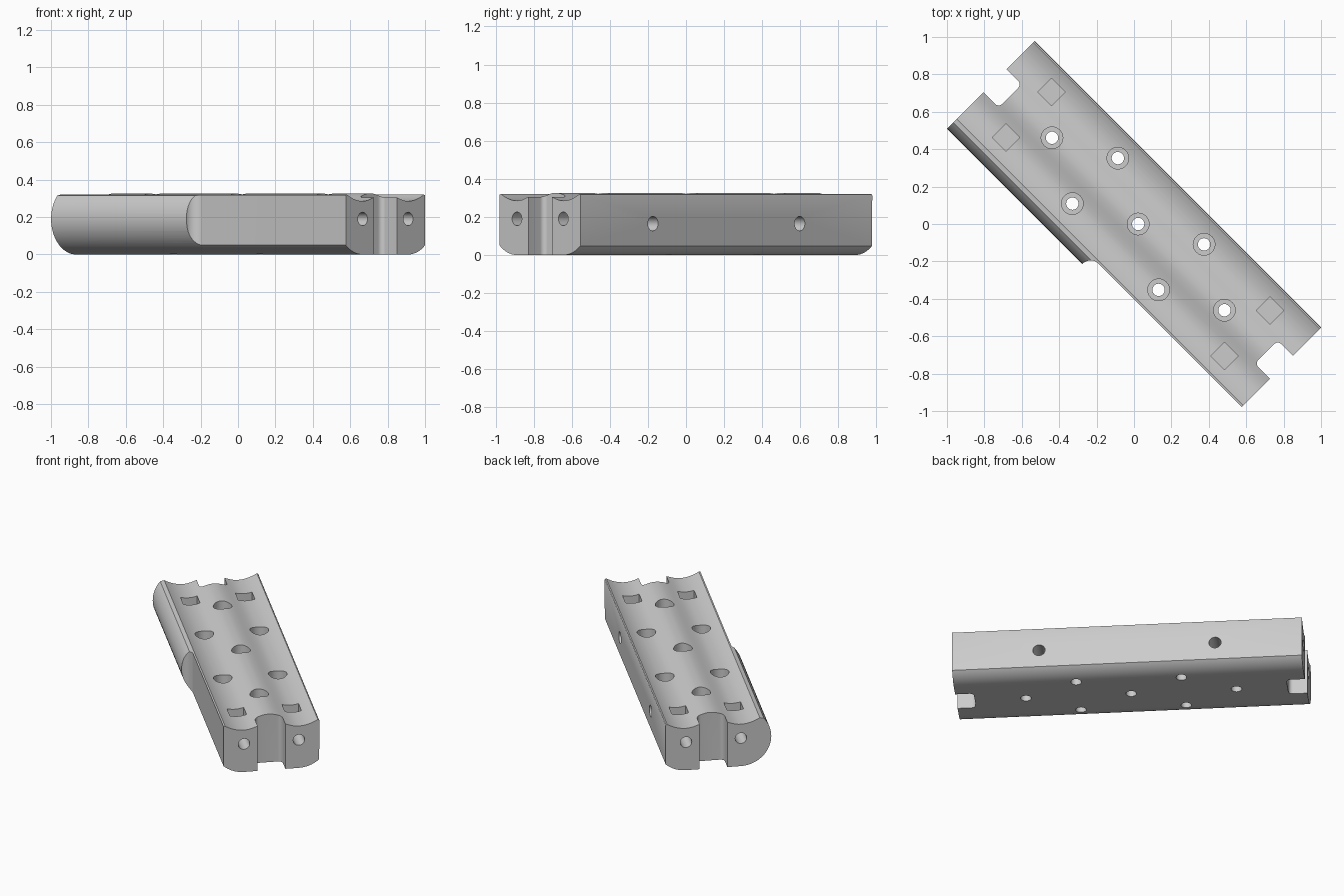
import bpy, bmesh, math
from math import cos, sin, pi, radians
from mathutils import Matrix, Vector

if "Cube" in bpy.data.objects:
    bpy.data.objects.remove(bpy.data.objects["Cube"])

HALF_LEN, HALF_WID = 1.083, 0.30
LANE, MID_Z, ROUND = 0.172, 0.19, 0.19      # groove offset, side rounding centre and radius


def arc(cx, cy, r, a0, a1, n):
    return [(cx + r * cos(radians(a0 + (a1 - a0) * i / n)),
             cy + r * sin(radians(a0 + (a1 - a0) * i / n))) for i in range(n + 1)]


def prism(name, points, start, sweep):
    """Closed solid from 3D outline points swept along a vector."""
    bm = bmesh.new()
    face = bm.faces.new([bm.verts.new(Vector(p) + Vector(start)) for p in points])
    moved = bmesh.ops.extrude_face_region(bm, geom=[face])["geom"]
    bmesh.ops.translate(bm, vec=sweep, verts=[v for v in moved if isinstance(v, bmesh.types.BMVert)])
    bmesh.ops.recalc_face_normals(bm, faces=bm.faces)
    mesh = bpy.data.meshes.new(name)
    bm.to_mesh(mesh)
    bm.free()
    obj = bpy.data.objects.new(name, mesh)
    bpy.context.collection.objects.link(obj)
    return obj


def top_height(w):
    """Two shallow lanes either side of a rounded centre ridge."""
    a = abs(w)
    if a < LANE:
        return 0.285 + 0.021 * (1 + cos(pi * a / LANE))
    return 0.285 + 0.035 * ((a - LANE) / 0.118) ** 2


# Body: cross-section swept along its length
section = arc(-LANE, MID_Z, ROUND, 139, 270, 28)
section += arc(LANE, MID_Z, ROUND, 270, 312, 10)
section += [(HALF_WID, 0.312), (0.297, 0.318)]
section += [(w, top_height(w)) for w in (0.29 - 0.58 * i / 48 for i in range(49))]
body = prism("grooved_block", [(0, w, z) for w, z in section], (-HALF_LEN, 0, 0), (2 * HALF_LEN, 0, 0))

cutters = []


def cut_flat(outline, z0, z1):
    cutters.append(prism("cutter", [(u, w, 0) for u, w in outline], (0, 0, z0), (0, 0, z1 - z0)))


def rod(axis, r, start, length):
    circle = arc(0, 0, r, 0, 360, 32)[:-1]
    if axis == "x":
        cutters.append(prism("cutter", [(0, a, b) for a, b in circle], start, (length, 0, 0)))
    else:
        cutters.append(prism("cutter", [(a, 0, b) for a, b in circle], start, (0, length, 0)))


# Flat flank on the front half, with a filleted run-out into the round flank
cut_flat([(1.3, -0.6), (1.3, -HALF_WID)] + arc(0, -0.36, 0.06, 90, 180, 10) + [(-0.06, -0.6)], -0.1, 0.5)

# Counterbored vertical holes
holes = [(u, 0) for u in (-0.652, 0, 0.652)]
holes += [(u, w) for u in (-0.326, 0.326) for w in (-LANE, LANE)]
for u, w in holes:
    cut_flat(arc(u, w, 0.033, 0, 360, 32)[:-1], -0.1, 0.5)
    cut_flat(arc(u, w, 0.058, 0, 360, 32)[:-1], 0.16, 0.5)

for s in (-1, 1):
    # End notch with rounded inner corners
    notch = [(1.3, -0.087)] + arc(0.995, -0.06, 0.027, 270, 180, 6)
    notch += arc(0.995, 0.06, 0.027, 180, 90, 6) + [(1.3, 0.087)]
    cut_flat([(s * u, w) for u, w in notch], -0.1, 0.5)
    # Blind hole in the straight flank
    rod("y", 0.038, (s * 0.545, 0.1, 0.165), 0.4)
    for w in (-LANE, LANE):
        # Square nut pocket and the end hole that reaches it
        cut_flat([(s * 0.826 + a * 0.052, w + b * 0.052)
                  for a, b in ((-1, -1), (1, -1), (1, 1), (-1, 1))], 0.12, 0.5)
        rod("x", 0.036, (s * 0.76, w, MID_Z), s * 0.5)

# Cut everything, then drop the cutters
for c in cutters:
    c.hide_render = True
    mod = body.modifiers.new("cut", "BOOLEAN")
    mod.operation, mod.solver, mod.object = "DIFFERENCE", "EXACT", c
bpy.context.view_layer.update()
result = bpy.data.meshes.new_from_object(body.evaluated_get(bpy.context.evaluated_depsgraph_get()))
body.modifiers.clear()
body.data = result
for c in cutters:
    bpy.data.objects.remove(c)

# Turn the block to its diagonal stance
result.transform(Matrix.Translation((0.0225, 0.0, 0)) @ Matrix.Rotation(radians(-45), 4, "Z"))

# Colour and shading
grey = bpy.data.materials.new("plain_grey")
grey.use_nodes = True
colour = (0.6, 0.6, 0.6, 1)
grey.diffuse_color = colour
grey.node_tree.nodes["Principled BSDF"].inputs["Base Color"].default_value = colour
result.materials.clear()
result.materials.append(grey)
bpy.ops.object.select_all(action="DESELECT")
body.select_set(True)
bpy.context.view_layer.objects.active = body
bpy.ops.object.shade_smooth_by_angle(angle=radians(30))
